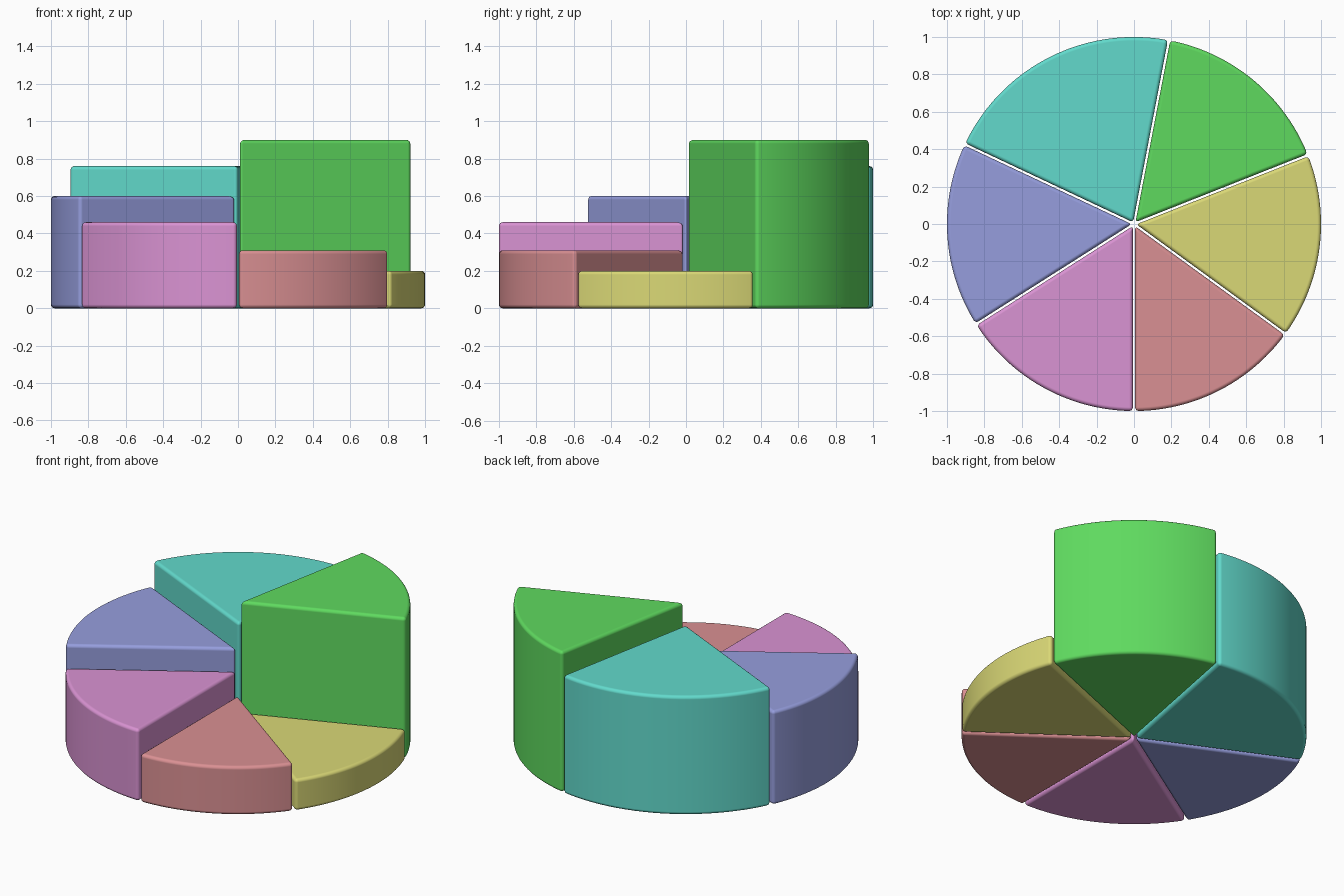
import bpy, bmesh, math

if "Cube" in bpy.data.objects:
    bpy.data.objects.remove(bpy.data.objects["Cube"])

GAP = 0.006      # half the gap between neighbouring wedges
STEPS = 24       # arc divisions per wedge


def linear(c):
    c /= 255
    return c / 12.92 if c <= 0.04045 else ((c + 0.055) / 1.055) ** 2.4


def material(name, rgb):
    mat = bpy.data.materials.new(name)
    mat.diffuse_color = (*[linear(c) for c in rgb], 1)
    mat.use_nodes = True
    mat.node_tree.nodes["Principled BSDF"].inputs["Base Color"].default_value = mat.diffuse_color
    return mat


def wedge(name, start, share, height, mat):
    a0, a1 = math.radians(start), math.radians(start + share * 3.6)
    mid, half = (a0 + a1) / 2, (a1 - a0) / 2
    # plan outline: tip, then the outer arc, pulled in by the gap
    tip = GAP / math.sin(half)
    outline = [(tip * math.cos(mid), tip * math.sin(mid))]
    b0, b1 = a0 + math.asin(GAP), a1 - math.asin(GAP)
    for i in range(STEPS + 1):
        a = b0 + (b1 - b0) * i / STEPS
        outline.append((math.cos(a), math.sin(a)))
    # extrude the outline to its height
    bm = bmesh.new()
    base = bm.faces.new([bm.verts.new((x, y, 0)) for x, y in outline])
    top = bmesh.ops.extrude_face_region(bm, geom=[base], use_keep_orig=True)
    verts = [v for v in top["geom"] if isinstance(v, bmesh.types.BMVert)]
    bmesh.ops.translate(bm, verts=verts, vec=(0, 0, height))
    bmesh.ops.recalc_face_normals(bm, faces=bm.faces)
    for f in bm.faces:
        f.smooth = True
    mesh = bpy.data.meshes.new(name)
    bm.to_mesh(mesh)
    bm.free()
    mesh.materials.append(mat)
    obj = bpy.data.objects.new(name, mesh)
    bpy.context.collection.objects.link(obj)
    # softly rounded rims and corners
    bev = obj.modifiers.new("rounded_edges", "BEVEL")
    bev.width = 0.02
    bev.segments = 4
    bev.limit_method = "ANGLE"
    bev.angle_limit = math.radians(40)
    bev.harden_normals = True
    return obj


# pie slices, counter-clockwise from the front: colour, percent, height
slices = [
    ("red", 15, 0.31, (218, 144, 147)),
    ("yellow", 16, 0.20, (218, 216, 118)),
    ("green", 16, 0.90, (95, 218, 95)),
    ("teal", 21, 0.76, (98, 218, 204)),
    ("blue", 16, 0.60, (150, 158, 222)),
    ("pink", 16, 0.46, (218, 147, 211)),
]
angle = 270
for colour, share, height, rgb in slices:
    wedge(colour + "_slice", angle, share, height, material(colour, rgb))
    angle += share * 3.6
